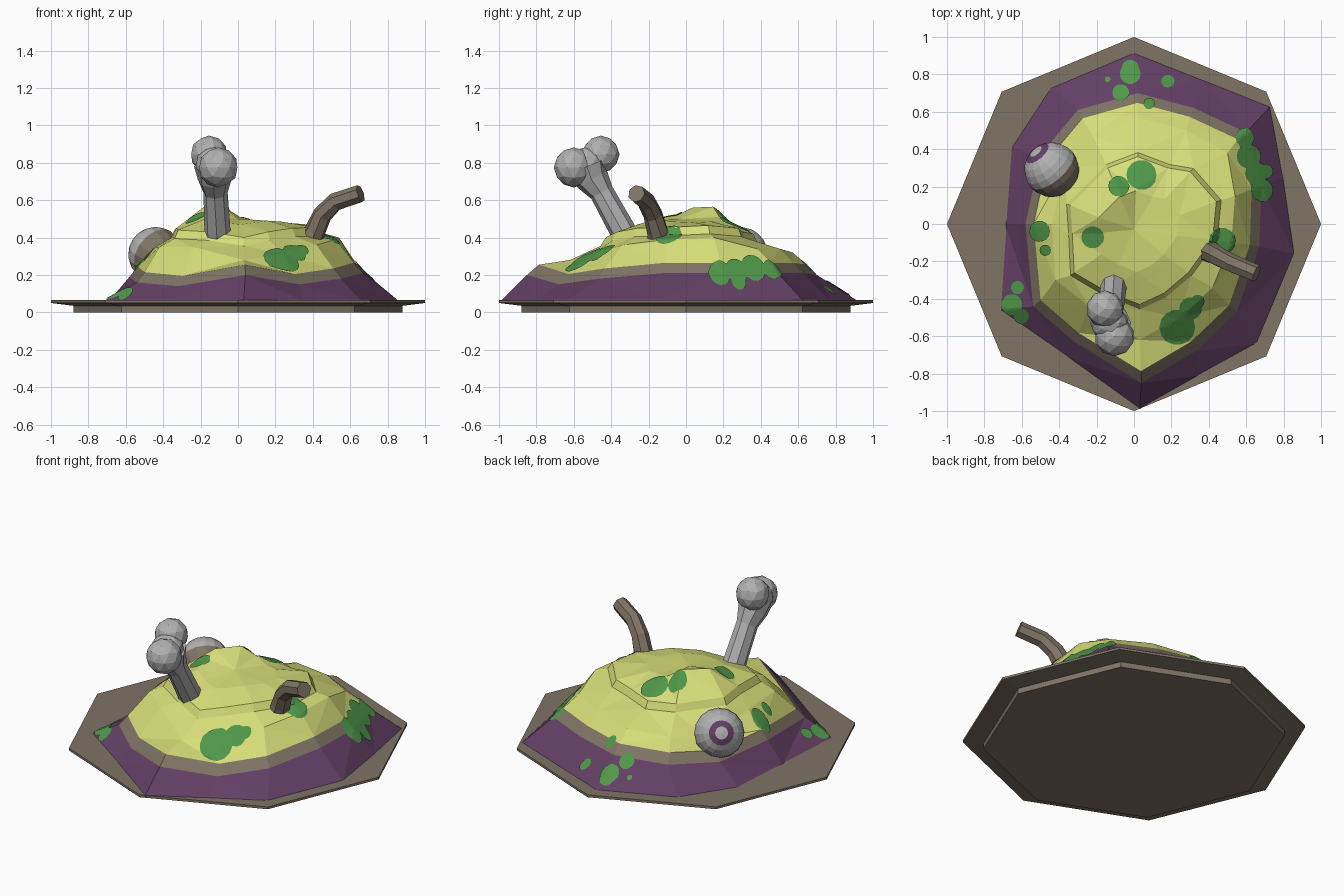
import bpy, bmesh, math
from mathutils import Vector
from mathutils.bvhtree import BVHTree

if "Cube" in bpy.data.objects:
    bpy.data.objects.remove(bpy.data.objects["Cube"])


def material(name, rgb):
    m = bpy.data.materials.new(name)
    m.diffuse_color = (*rgb, 1)
    m.use_nodes = True
    m.node_tree.nodes["Principled BSDF"].inputs["Base Color"].default_value = m.diffuse_color
    return m


BROWN = material("mud brown", (0.215, 0.175, 0.13))
PURPLE = material("purple", (0.125, 0.05, 0.13))
YELLOW = material("slime yellow", (0.68, 0.73, 0.19))
GREEN = material("mould green", (0.08, 0.31, 0.068))
GREY = material("bone grey", (0.44, 0.44, 0.44))


def finish(bm, name, mats, normals=True):
    if normals:
        bmesh.ops.recalc_face_normals(bm, faces=bm.faces)
    me = bpy.data.meshes.new(name)
    bm.to_mesh(me)
    bm.free()
    for m in mats:
        me.materials.append(m)
    ob = bpy.data.objects.new(name, me)
    bpy.context.collection.objects.link(ob)
    return ob


def bridge(bm, a, b, mat=0):
    n = len(a)
    for i in range(n):
        j = (i + 1) % n
        bm.faces.new((a[i], a[j], b[j], b[i])).material_index = mat


def tube(bm, path, radii, sides):
    """Capped tube following a path."""
    pts = [Vector(p) for p in path]
    rings = []
    for k, p in enumerate(pts):
        t = pts[min(k + 1, len(pts) - 1)] - pts[max(k - 1, 0)]
        q = t.to_track_quat('Z', 'Y')
        rings.append([bm.verts.new(p + q @ Vector((
            radii[k] * math.cos(2 * math.pi * i / sides),
            radii[k] * math.sin(2 * math.pi * i / sides), 0))) for i in range(sides)])
    for a, b in zip(rings, rings[1:]):
        bridge(bm, a, b)
    bm.faces.new(rings[0])
    bm.faces.new(rings[-1])


# Octagonal board with a recessed foot
bm = bmesh.new()
tube(bm, [(0, 0, 0), (0, 0, .035), (0, 0, .05), (0, 0, .065)], [.88, .88, 1, 1], 8)
finish(bm, "base_board", [BROWN])

# Slumped mound: rings from foot to top, starting at the front
foot = [(.03, -.99), (.35, -.81), (.66, -.64), (.86, -.16), (.80, .25), (.73, .63), (.38, .77),
        (0, .92), (-.45, .73), (-.66, .41), (-.69, 0), (-.72, -.46), (-.36, -.71)]
skirt = [(.04, -.85, .20), (.33, -.68, .15), (.55, -.47, .18), (.67, -.12, .21), (.68, .2, .21),
         (.60, .49, .21), (.32, .62, .21), (.02, .70, .20), (-.30, .61, .19), (-.50, .37, .17),
         (-.58, 0, .19), (-.54, -.44, .16), (-.32, -.63, .14)]
shoulder = [(.03, -.62, .28), (.24, -.50, .31), (.42, -.34, .36), (.52, -.1, .39), (.54, .15, .40),
            (.50, .38, .34), (.28, .50, .34), (.02, .57, .32), (-.22, .47, .29), (-.37, .30, .25),
            (-.44, 0, .35), (-.42, -.30, .35), (-.24, -.44, .35)]
step = [(.03, -.43, .40), (.16, -.37, .43), (.29, -.26, .45), (.42, -.08, .455), (.44, .12, .465),
        (.30, .28, .45), (.18, .30, .43), (.02, .36, .42), (-.14, .30, .42), (-.34, .10, .44),
        (-.33, -.05, .45), (-.32, -.26, .44), (-.15, -.36, .43)]
crown_z = [.47, .48, .49, .485, .48, .485, .49, .51, .565, .56, .52, .50, .48]
rings = [[(x, y, .06) for x, y in foot],
         skirt,
         [(x * .925, y * .925, z + .055) for x, y, z in skirt],
         shoulder,
         [(x * 1.06, y * 1.06, z - .045) for x, y, z in step],
         step,
         [(x * .55, y * .55 - .02, h) for (x, y, z), h in zip(step, crown_z)]]
bm = bmesh.new()
vr = [[bm.verts.new(p) for p in r] for r in rings]
for k, mat in enumerate([0, 1, 2, 2, 2, 2]):
    bridge(bm, vr[k], vr[k + 1], mat)
top = bm.verts.new((0, -.03, .50))
n = len(foot)
for i in range(n):
    bm.faces.new((vr[-1][i], vr[-1][(i + 1) % n], top)).material_index = 2
bmesh.ops.triangulate(bm, faces=bm.faces)
bm.normal_update()
surface = BVHTree.FromBMesh(bm)
finish(bm, "mound", [PURPLE, BROWN, YELLOW])

# Mould spots: thin discs draped over the mound
spots = [(-.02, .80, .055), (-.02, .83, .045), (-.07, .70, .045), (-.14, .77, .015), (.18, .76, .035),
         (.08, .64, .03), (.04, .26, .08), (-.08, .20, .055), (-.50, -.04, .055), (-.47, -.14, .03),
         (-.22, -.07, .06), (.47, -.09, .07), (.59, .46, .05), (.61, .36, .065), (.65, .27, .06),
         (.68, .18, .06), (.70, .28, .04), (.23, -.55, .095), (.30, -.45, .06), (.34, -.41, .035),
         (-.65, -.43, .055), (-.62, -.34, .035), (-.60, -.49, .04)]


def drape(bm, x, y):
    hit, nor, _, _ = surface.ray_cast(Vector((x, y, 2)), Vector((0, 0, -1)))
    return bm.verts.new(hit + nor * .006) if hit else None


bm = bmesh.new()
N = 14
for x, y, r in spots:
    prev = [drape(bm, x, y)] * N
    for s in (.2, .4, .6, .8, 1):
        ring = [drape(bm, x + r * s * math.cos(a * 2 * math.pi / N),
                      y + r * s * math.sin(a * 2 * math.pi / N)) for a in range(N)]
        for i in range(N):
            j = (i + 1) % N
            quad = [prev[i], ring[i], ring[j]] + ([prev[j]] if s > .2 else [])
            if None not in quad:
                bm.faces.new(quad)
        prev = ring
finish(bm, "mould_spots", [GREEN], normals=False)

# Bone: flared shaft and a head of two fused knuckles
bm = bmesh.new()
tube(bm, [(-.11, -.26, .30), (-.11, -.34, .44), (-.12, -.45, .64), (-.125, -.50, .71), (-.125, -.53, .78)],
     [.07, .07, .065, .09, .11], 8)
finish(bm, "bone_shaft", [GREY])
for name, loc, r in (("bone_knuckle_upper", (-.155, -.455, .845), .10),
                     ("bone_knuckle_middle", (-.13, -.53, .785), .10),
                     ("bone_knuckle_lower", (-.105, -.60, .775), .107)):
    bm = bmesh.new()
    bmesh.ops.create_icosphere(bm, subdivisions=2, radius=r)
    bmesh.ops.translate(bm, verts=bm.verts, vec=loc)
    finish(bm, name, [GREY])

# Bent twig
bm = bmesh.new()
tube(bm, [(.36, -.135, .32), (.41, -.15, .43), (.45, -.175, .52), (.52, -.21, .59), (.655, -.265, .635)],
     [.068, .058, .053, .05, .048], 7)
finish(bm, "twig", [BROWN])

# Eyeball: iris, pupil and muddy back picked by angle from the gaze axis
gaze = Vector((-.57, .66, .40)).normalized()
bm = bmesh.new()
bmesh.ops.create_uvsphere(bm, u_segments=16, v_segments=12, radius=.147)
for f in bm.faces:
    c = f.calc_center_median().normalized().z
    angle = math.degrees(math.acos(max(-1, min(1, c))))
    f.material_index = 1 if 13 < angle < 29 else 2 if angle > 95 else 0
q = gaze.to_track_quat('Z', 'Y')
for v in bm.verts:
    v.co = q @ v.co + Vector((-.44, .29, .31))
finish(bm, "eyeball", [GREY, PURPLE, BROWN])
